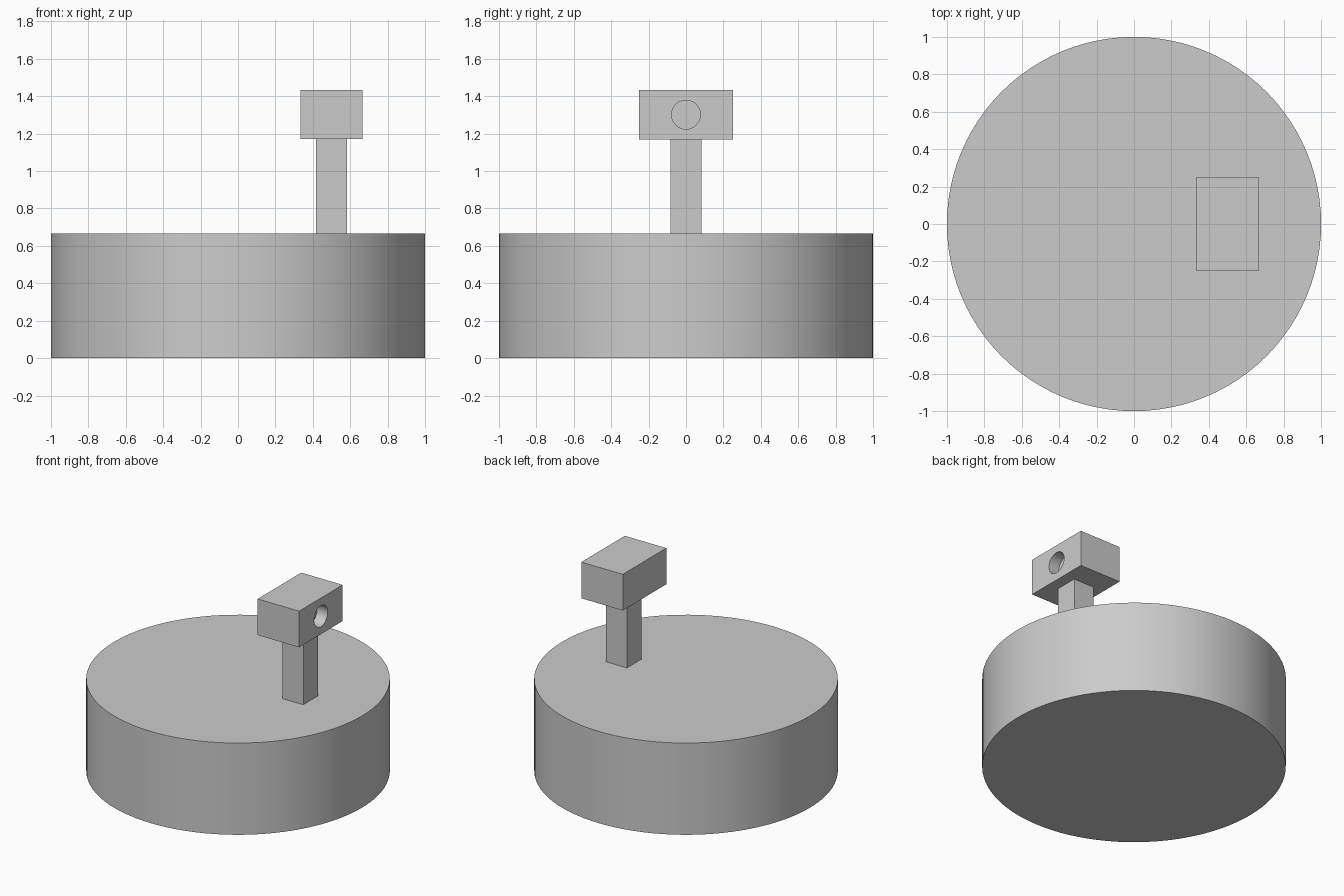
import bpy
import math

cube = bpy.data.objects.get("Cube")
if cube:
    bpy.data.objects.remove(cube, do_unlink=True)

grey = bpy.data.materials.new("plain grey")
grey.use_nodes = True
colour = (0.6, 0.6, 0.6, 1)
grey.diffuse_color = colour
grey.node_tree.nodes["Principled BSDF"].inputs["Base Color"].default_value = colour


def finish(name):
    obj = bpy.context.object
    obj.name = name
    obj.data.materials.append(grey)
    return obj


def box(name, size, centre):
    bpy.ops.mesh.primitive_cube_add(size=1, location=centre)
    obj = finish(name)
    obj.scale = size
    bpy.ops.object.transform_apply(location=False, rotation=False, scale=True)
    return obj


def cylinder(name, radius, depth, centre, sides, rotation=(0, 0, 0)):
    bpy.ops.mesh.primitive_cylinder_add(
        vertices=sides, radius=radius, depth=depth, location=centre, rotation=rotation)
    obj = finish(name)
    bpy.ops.object.shade_smooth_by_angle(angle=math.radians(30))
    return obj


BASE_TOP, HEAD_BOTTOM, HEAD_TOP = 0.667, 1.17, 1.433
POST_X = 0.5

# Round base
cylinder("round_base", 1, BASE_TOP, (0, 0, BASE_TOP / 2), 96)

# Square post standing on the base
box("post", (0.167, 0.167, HEAD_BOTTOM - BASE_TOP),
    (POST_X, 0, (BASE_TOP + HEAD_BOTTOM) / 2))

# Block head with a shallow round recess on its +x face
head_z = (HEAD_BOTTOM + HEAD_TOP) / 2
head = box("head", (0.333, 0.5, HEAD_TOP - HEAD_BOTTOM), (POST_X, 0, head_z))
face_x = POST_X + 0.333 / 2
recess_depth = 0.083
cutter = cylinder("recess_cutter", 0.077, 2 * recess_depth, (face_x, 0, head_z), 48,
                  (0, math.pi / 2, 0))
cutter.hide_render = True

cut = head.modifiers.new("recess", "BOOLEAN")
cut.object = cutter
cut.operation = "DIFFERENCE"
cut.solver = "EXACT"
bpy.context.view_layer.objects.active = head
bpy.ops.object.modifier_apply(modifier=cut.name)
bpy.data.objects.remove(cutter, do_unlink=True)

# Smooth the recess wall and keep the block edges sharp
bpy.ops.object.select_all(action="DESELECT")
head.select_set(True)
bpy.context.view_layer.objects.active = head
bpy.ops.object.shade_smooth_by_angle(angle=math.radians(30))
